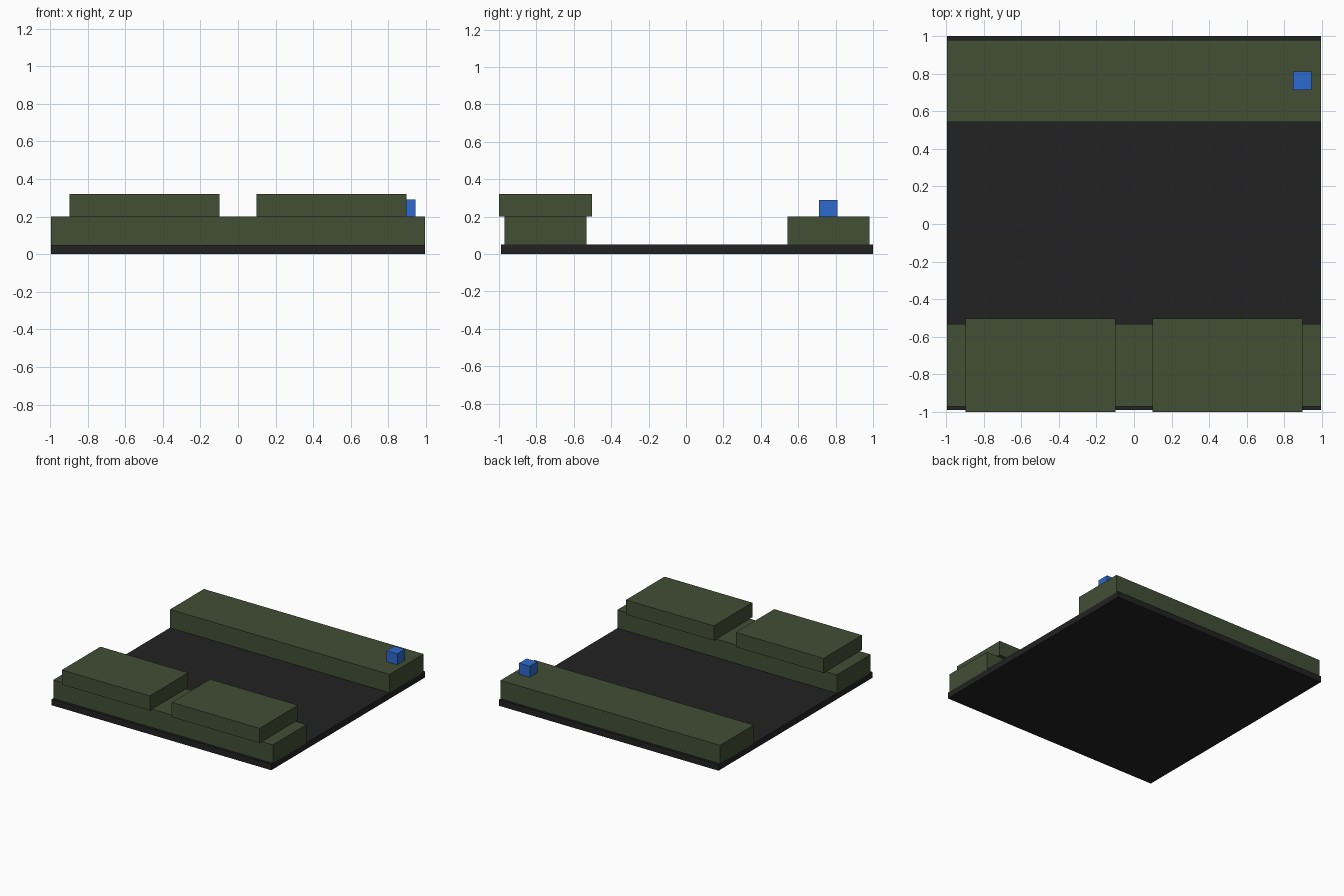
import bpy

cube = bpy.data.objects.get("Cube")
if cube:
    bpy.data.objects.remove(cube, do_unlink=True)


def material(name, rgb):
    """Flat material from 8-bit display values, converted to linear."""
    linear = [((c / 255 + 0.055) / 1.055) ** 2.4 for c in rgb]
    mat = bpy.data.materials.new(name)
    mat.use_nodes = True
    mat.diffuse_color = (*linear, 1)
    shader = mat.node_tree.nodes["Principled BSDF"]
    shader.inputs["Base Color"].default_value = (*linear, 1)
    shader.inputs["Roughness"].default_value = 0.8
    return mat


def box(name, size, centre, bottom, mat):
    """Box of the given size, standing on the height 'bottom'."""
    x, y = centre
    bpy.ops.mesh.primitive_cube_add(size=1, location=(x, y, bottom + size[2] / 2))
    obj = bpy.context.object
    obj.name = obj.data.name = name
    obj.scale = size
    bpy.ops.object.transform_apply(location=False, rotation=False, scale=True)
    obj.data.materials.append(mat)
    return obj


black = material("charcoal black", (34, 34, 34))
olive = material("olive green", (66, 78, 53))
blue = material("bright blue", (45, 106, 205))

WIDTH = 1.99
BASE_TOP, BEAM_TOP = 0.05, 0.2
FRONT_Y, BACK_Y = -0.751, 0.761

# Floor slab
box("base_plate", (WIDTH, WIDTH, BASE_TOP), (0, 0.005), 0, black)

# Long blocks along the front and back edges
for name, y in (("front_beam", FRONT_Y), ("back_beam", BACK_Y)):
    box(name, (WIDTH, 0.438, BEAM_TOP - BASE_TOP), (0, y), BASE_TOP, olive)

# Paired pads on the front block
for name, side in (("left_pad", 1), ("right_pad", -1)):
    box(name, (0.796, 0.498, 0.12), (side * 0.4975, FRONT_Y), BEAM_TOP, olive)

# Small cube on the back block
box("blue_cube", (0.098, 0.098, 0.09), (0.896, BACK_Y), BEAM_TOP, blue)
